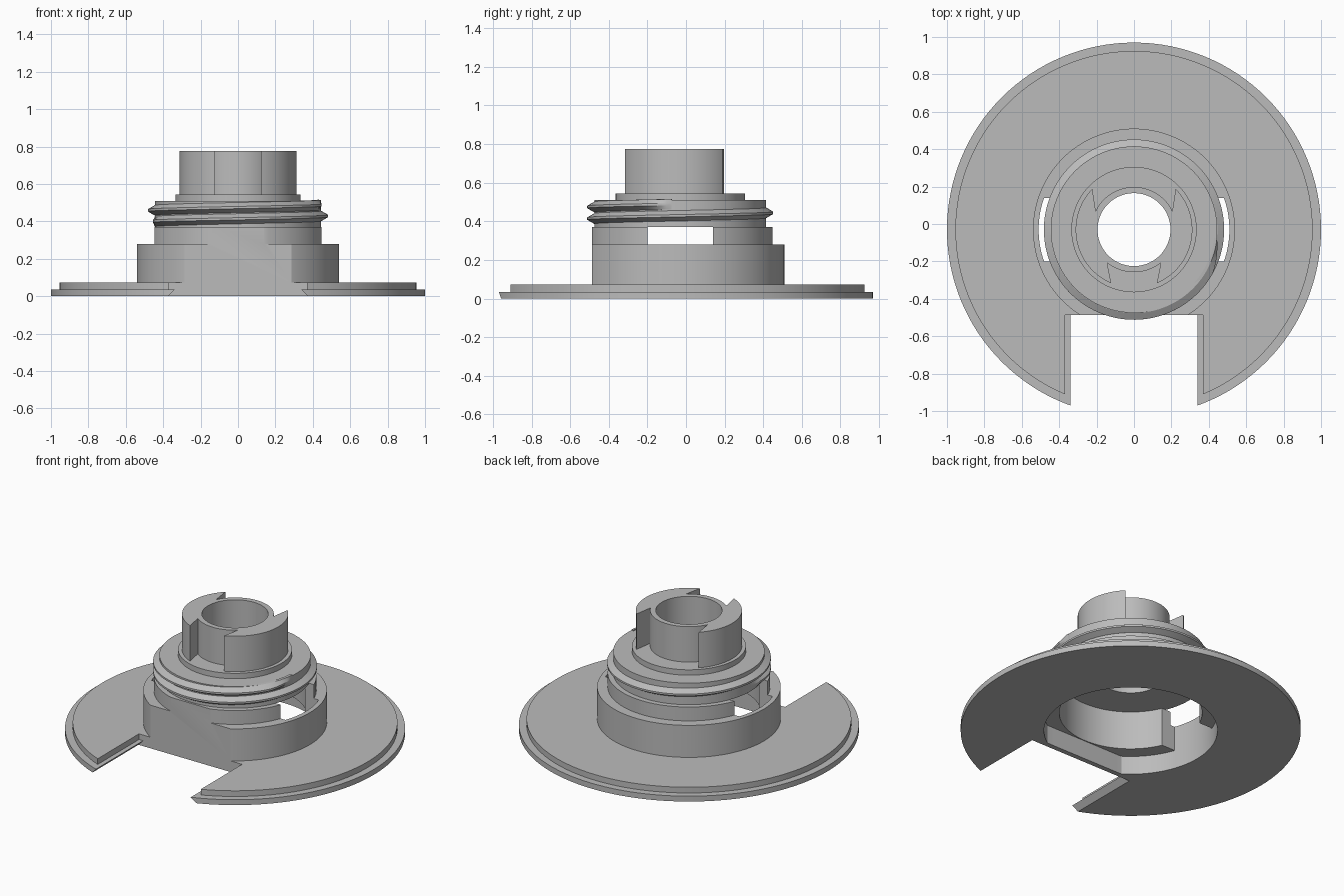
import bpy, bmesh
from math import sin, cos, pi, tau, radians

cube = bpy.data.objects.get("Cube")
if cube:
    bpy.data.objects.remove(cube)

SEG = 128
AXIS_Y = -0.03   # the turning axis sits slightly forward of centre

grey = bpy.data.materials.new("plain grey")
grey.use_nodes = True
grey.diffuse_color = (0.5, 0.5, 0.5, 1)
grey.node_tree.nodes["Principled BSDF"].inputs["Base Color"].default_value = (0.5, 0.5, 0.5, 1)


def finish(bm, name):
    bmesh.ops.recalc_face_normals(bm, faces=bm.faces)
    bmesh.ops.translate(bm, verts=bm.verts, vec=(0, AXIS_Y, 0))
    mesh = bpy.data.meshes.new(name)
    bm.to_mesh(mesh)
    bm.free()
    obj = bpy.data.objects.new(name, mesh)
    bpy.context.collection.objects.link(obj)
    mesh.materials.append(grey)
    return obj


def skin(bm, rings):
    """Join rings of equal length into a closed solid with flat ends."""
    rings = [[bm.verts.new(p) for p in ring] for ring in rings]
    for a, b in zip(rings, rings[1:]):
        for i in range(len(a)):
            j = (i + 1) % len(a)
            bm.faces.new((a[i], a[j], b[j], b[i]))
    bm.faces.new(rings[0][::-1])
    bm.faces.new(rings[-1])


def lathe(name, profile):
    bm = bmesh.new()
    skin(bm, [[(r * cos(tau * i / SEG), r * sin(tau * i / SEG), z)
               for i in range(SEG)] for r, z in profile])
    return finish(bm, name)


def prism(name, outline, z0, z1):
    bm = bmesh.new()
    skin(bm, [[(x, y, z) for x, y in outline] for z in (z0, z1)])
    return finish(bm, name)


def arc(r, a0, a1, n):
    return [(r * cos(radians(a0 + (a1 - a0) * i / n)),
             r * sin(radians(a0 + (a1 - a0) * i / n))) for i in range(n + 1)]


def clipped_circle(r, low, high):
    return [(x, min(max(y, low), high)) for x, y in arc(r, 0, 360, SEG)[:-1]]


def cut(obj, cutter):
    mod = obj.modifiers.new("cut", 'BOOLEAN')
    mod.operation = 'DIFFERENCE'
    mod.solver = 'EXACT'
    mod.object = cutter
    bpy.context.view_layer.objects.active = obj
    bpy.ops.object.modifier_apply(modifier=mod.name)
    bpy.data.objects.remove(cutter)


def smooth(obj):
    bpy.ops.object.select_all(action='DESELECT')
    obj.select_set(True)
    bpy.context.view_layer.objects.active = obj
    bpy.ops.object.shade_smooth_by_angle(angle=radians(20))


# Stepped body: plate, collar, neck and top flange
body = lathe("flanged_body", [
    (1, 0), (1, 0.035), (0.955, 0.035), (0.955, 0.072), (0.54, 0.072), (0.54, 0.28),
    (0.478, 0.28), (0.478, 0.37), (0.445, 0.37), (0.445, 0.51), (0.335, 0.51), (0.335, 0.545)])

# Front notch with bevelled, stepped edges, up to the collar's flat
FLAT = -0.457
half = [(0.383, -0.01), (0.34, 0.035), (0.37, 0.035), (0.37, 0.1), (0.6, 0.1), (0.6, 0.4)]
section = half + [(-x, z) for x, z in reversed(half)]
bm = bmesh.new()
skin(bm, [[(x, y, z) for x, z in section] for y in (-1.2, FLAT)])
cut(body, finish(bm, "notch_cutter"))

# Hollow underside, inner chamber, side windows and centre bore
cut(body, prism("hollow_cutter", clipped_circle(0.51, FLAT + 0.032, 1), -0.1, 0.12))
cut(body, lathe("chamber_cutter", [(0.42, -0.1), (0.42, 0.37)]))
cut(body, prism("window_cutter", clipped_circle(0.51, -0.17, 0.17), -0.05, 0.37))
cut(body, lathe("bore_cutter", [(0.195, -0.1), (0.195, 1)]))
smooth(body)

# Hub: two wide outer segments with undercut ends around a thin tube
hub = prism("segmented_hub",
            arc(0.312, -67, 44.4, 40) + arc(0.228, 26, 154, 44)
            + arc(0.312, 135.6, 247, 40) + arc(0.228, 231, 309, 28), 0.54, 0.775)
cut(hub, lathe("hub_bore_cutter", [(0.195, 0), (0.195, 1)]))
smooth(hub)

# Screw thread: a ridge winding up the neck, fading at both ends
START, END, PITCH = -pi / 2, 2.5 * pi - 0.1, 0.06
bm = bmesh.new()
rings = []
for i in range(161):
    t = START + (END - START) * i / 160
    fade = min(1, (t - START) / 0.4, (END - t) / 0.4)
    tip = 0.446 + 0.036 * fade
    z = 0.414 + PITCH * t / tau
    a = t - pi / 2
    rings.append([(r * cos(a), r * sin(a), z + dz) for r, dz in
                  ((0.43, -0.028), (0.446, -0.027), (tip, -0.006),
                   (tip, 0.006), (0.446, 0.027), (0.43, 0.028))])
skin(bm, rings)
smooth(finish(bm, "screw_thread"))
